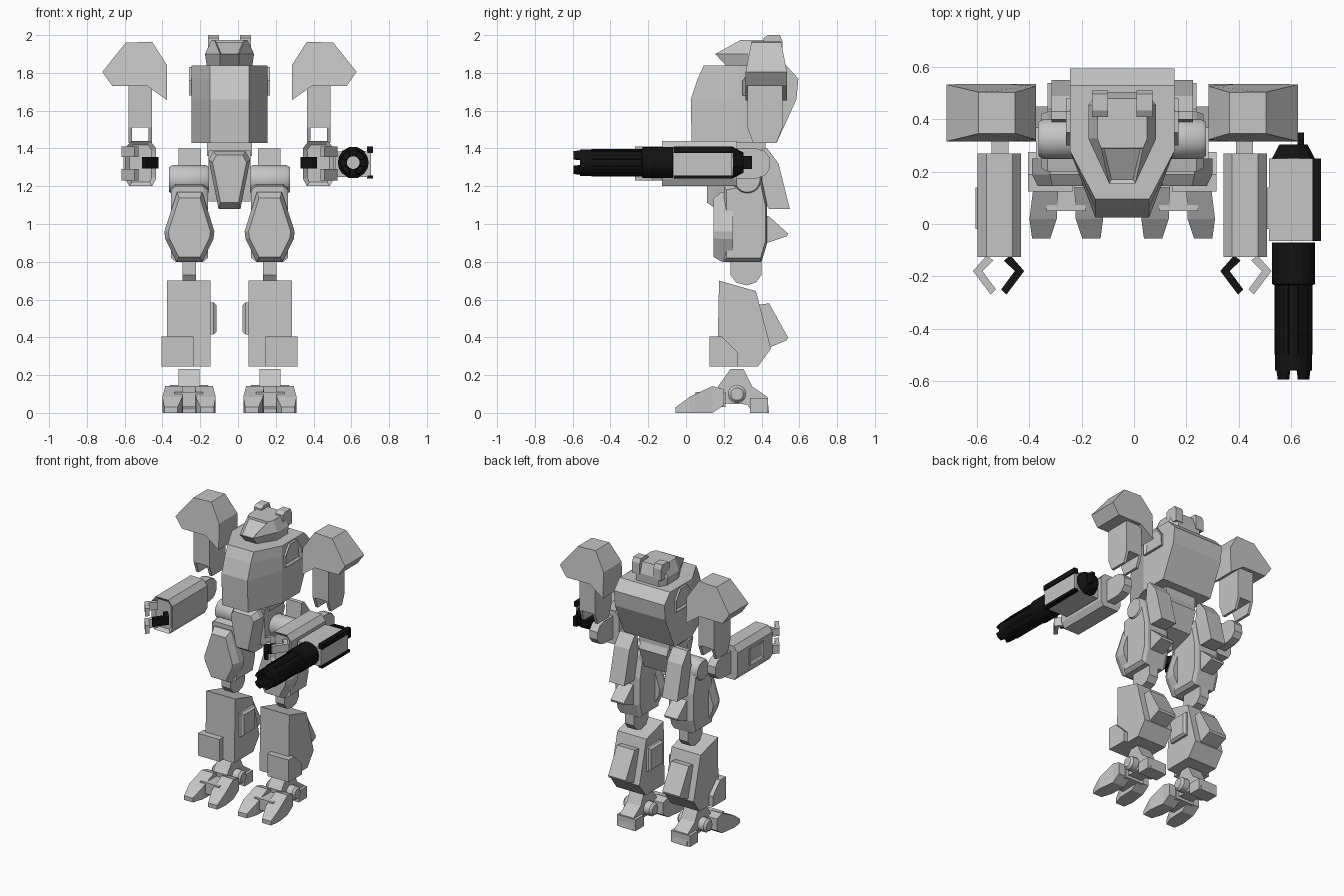
import bpy
import bmesh
from math import cos, sin, pi, radians
from mathutils import Vector

cube = bpy.data.objects.get("Cube")
if cube:
    bpy.data.objects.remove(cube, do_unlink=True)

CX = -0.045  # symmetry plane of the body (the gun shifts the bounds)


def material(name, value):
    m = bpy.data.materials.new(name)
    m.use_nodes = True
    m.diffuse_color = (value, value, value, 1)
    m.node_tree.nodes["Principled BSDF"].inputs["Base Color"].default_value = (value, value, value, 1)
    return m


GREY = material("light grey", 0.56)
BLACK = material("black", 0.006)


def build(name, rings, mat=GREY, mirror=False, cx=CX, loop=False, inset=None, smooth=False):
    """Skin a list of equal rings; inset = (direction, width, depth)."""
    bm = bmesh.new()
    vs = [[bm.verts.new(p) for p in ring] for ring in rings]
    n = len(vs[0])
    pairs = list(zip(vs, vs[1:])) + ([(vs[-1], vs[0])] if loop else [])
    for a, b in pairs:
        for i in range(n):
            j = (i + 1) % n
            bm.faces.new((a[i], a[j], b[j], b[i]))
    if not loop:
        bm.faces.new(vs[0])
        bm.faces.new(vs[-1])
    bmesh.ops.recalc_face_normals(bm, faces=bm.faces)
    if inset:
        d = Vector(inset[0]).normalized()
        bm.normal_update()
        face = max(bm.faces, key=lambda f: f.normal.dot(d))
        bmesh.ops.inset_individual(bm, faces=[face], thickness=inset[1], depth=inset[2])
    me = bpy.data.meshes.new(name)
    bm.to_mesh(me)
    bm.free()
    me.materials.append(mat)
    if smooth:
        me.shade_smooth()
        me.set_sharp_from_angle(angle=radians(35))
    ob = bpy.data.objects.new(name, me)
    ob.location.x = cx
    bpy.context.collection.objects.link(ob)
    if mirror:
        ob.modifiers.new("Mirror", "MIRROR")
    return ob


def prism(name, pts, axis, levels, **kw):
    """Extrude a 2D profile along an axis; levels are positions or (position, scale)."""
    mx = sum(p[0] for p in pts) / len(pts)
    my = sum(p[1] for p in pts) / len(pts)
    rings = []
    for lv in levels:
        t, s = lv if isinstance(lv, tuple) else (lv, 1)
        flat = [(mx + (a - mx) * s, my + (b - my) * s) for a, b in pts]
        rings.append([{"x": (t, a, b), "y": (a, t, b), "z": (a, b, t)}[axis] for a, b in flat])
    return build(name, rings, **kw)


def box(name, x, y, z, **kw):
    return prism(name, [(x[0], y[0]), (x[1], y[0]), (x[1], y[1]), (x[0], y[1])], "z", z, **kw)


def circle(a, b, r, n=16):
    return [(a + r * cos(2 * pi * (i + .5) / n), b + r * sin(2 * pi * (i + .5) / n)) for i in range(n)]


def sym(half, z):
    """Mirror half an outline (x, y) into a closed ring at height z."""
    return [(x, y, z) for x, y in half] + [(-x, y, z) for x, y in reversed(half)]


def rect(x0, x1, y, z0, z1):
    return [(x0, y, z0), (x1, y, z0), (x1, y, z1), (x0, y, z1)]


# Torso and waist
build("torso", [sym([(.103, yf), (.2, .28), (.2, yb)], z) for z, yf, yb in
                [(1.43, .03, .48), (1.66, .025, .585), (1.77, .062, .595), (1.84, .095, .53)]])
prism("side_hatch", [(.30, 1.68), (.48, 1.68), (.48, 1.76), (.43, 1.83), (.35, 1.83), (.30, 1.76)],
      "x", [.19, .215], mirror=True, inset=((1, 0, 0), .02, -.012))
box("waist", (-.12, .12), (.25, .42), (1.36, 1.44))
prism("pelvis", [(.2, 1.39), (.41, 1.39), (.44, 1.32), (.38, 1.17), (.22, 1.12)], "x", [-.11, .11])
prism("groin_plate", [(-.085, 1.385), (.085, 1.385), (.11, 1.34), (.058, 1.08), (-.058, 1.08), (-.11, 1.34)],
      "y", [.26, .16, (.11, .82)])

# Head
build("head", [sym([(fx, fy), (sx, .327), (sx, .455), (bx, by)], z) for fx, fy, sx, bx, by, z in
               [(.05, .22, .12, .09, .5, 1.83), (.05, .155, .13, .09, .505, 1.9),
                (.08, .29, .095, .07, .48, 1.975)]],
      inset=((0, -.5, .85), .014, -.012))
prism("head_box", [(.41, 1.89), (.41, 1.985), (.435, 2), (.497, 2), (.51, 1.97), (.51, 1.89)],
      "x", [.055, .115], mirror=True)

# Shoulders: the armour narrows towards its top
armour = [(.673, 1.805), (.55, 1.96), (.41, 1.965), (.33, 1.84), (.33, 1.655), (.435, 1.73), (.62, 1.73)]
build("shoulder_armour", [[(x, y + s * max(0, z - 1.8) * .19, z) for x, z in armour]
                          for y, s in [(.315, 1), (.535, -1)]], mirror=True)

# Upper arms with forked lower end
arm = [(.325, 1.75), (.51, 1.75), (.51, 1.51), (.48, 1.43), (.355, 1.43), (.325, 1.51)]
for x0, x1 in [(.41, .43), (.515, .535)]:
    prism("upper_arm_fork", arm, "x", [x0, x1], mirror=True)
box("upper_arm", (.425, .52), (.325, .51), (1.51, 1.75), mirror=True)

# Forearms
prism("forearm", [(.42, 1.44), (.52, 1.44), (.553, 1.4), (.553, 1.24), (.53, 1.2), (.41, 1.2),
                  (.388, 1.24), (.388, 1.4)], "y", [-.127, .27], mirror=True,
      inset=((0, -1, 0), .025, -.02))
prism("elbow", [(.25, 1.4), (.37, 1.4)] + [(.37 + .08 * sin(t), 1.32 + .08 * cos(t)) for t in (.6, 1.2, 1.9, 2.5)]
      + [(.37, 1.24), (.25, 1.24)], "x", [.436, .5], mirror=True)
prism("forearm_panel", [(-.02, 1.26), (.14, 1.26), (.14, 1.38), (-.02, 1.38)], "x", [.55, .562],
      mirror=True, inset=((1, 0, 0), .025, -.01))


# Claws: two grey outer fingers and one black thumb
def finger(name, side, z, mat):
    bend = [(.045, -.12), (.098, -.18), (.03, -.27), (.01, -.25), (.062, -.18), (.02, -.14)]
    prism(name, [(.473 + side * x, y) for x, y in bend], "z", z, mat=mat, mirror=True)


finger("upper_finger", 1, (1.355, 1.41), GREY)
finger("lower_finger", 1, (1.23, 1.29), GREY)
finger("thumb", -1, (1.295, 1.355), BLACK)

# Gun on the left forearm
GX, GZ = .61, 1.325
box("gun_body", (.516, .685), (-.065, .25), (1.25, 1.385), cx=0)
box("gun_side_plate", (.685, .705), (-.065, .24), (1.258, 1.375), cx=0)
for z in [(1.375, 1.41), (1.24, 1.258)]:
    box("gun_rail", (.683, .715), (-.065, .25), z, mat=BLACK, cx=0)
prism("gun_rear", circle(GX, GZ, .085, 12), "y", [.25, (.305, .65)], mat=BLACK, cx=0)
box("gun_rear_nub", (.625, .65), (.29, .35), (1.29, 1.36), mat=BLACK, cx=0)
tube = [(.034, -.07), (.082, -.07), (.082, -.23), (.07, -.235), (.07, -.56), (.034, -.56)]
N = 16
build("gun_barrel", [[(GX + r * cos(2 * pi * i / N), y, GZ + r * sin(2 * pi * i / N)) for r, y in tube]
                     for i in range(N)], mat=BLACK, cx=0, loop=True)
for i in range(8):
    a = 2 * pi * (i + .5) / 8
    rib = [(GX + r * cos(a + d), GZ + r * sin(a + d)) for r, d in
           [(.06, -.15), (.076, -.12), (.076, .12), (.06, .15)]]
    prism("barrel_rib", rib, "y", [-.23, -.5], mat=BLACK, cx=0)
for i in range(4):
    a = pi / 4 + i * pi / 2
    tooth = [(GX + r * cos(a + d), GZ + r * sin(a + d)) for r, d in
             [(.04, -.5), (.069, -.5), (.07, 0), (.069, .5), (.04, .5)]]
    prism("muzzle_tooth", tooth, "y", [-.55, (-.595, .8)], mat=BLACK, cx=0)

# Hips and thighs
prism("hip_joint", circle(.325, 1.235, .078, 20), "x", [(.107, .85), .125, .3, (.32, .85)],
      mirror=True, smooth=True)
thigh = [(.277, 1.17), (.145, 1.17), (.08, .96), (.085, .92), (.145, .8), (.28, .8), (.34, .92), (.345, .96)]
prism("thigh_plate", thigh, "y", [.25, .19, (.145, .84)], mirror=True)
prism("thigh", [(.2, 1.2), (.4, 1.24), (.43, 1.1), (.43, .9), (.4, .8), (.2, .8)], "x",
      [(.115, .9), .14, .285, (.31, .9)], mirror=True)
prism("thigh_flap", [(.4, 1.4), (.43, 1.4), (.49, 1.32), (.55, 1.08), (.44, 1.08), (.38, 1.17)], "x",
      [.15, .27], mirror=True)
prism("thigh_fin", [(.41, 1.05), (.44, 1.04), (.54, .95), (.535, .935), (.43, .9), (.4, .92)], "x",
      [.16, .265], mirror=True)
prism("knee", [(.235, .85), (.4, .85), (.4, .73), (.37, .69), (.32, .675), (.265, .69), (.235, .73)], "x",
      [.178, .25], mirror=True)

# Shins
prism("shin", [(.175, .7), (.37, .645), (.45, .34), (.38, .245), (.165, .245)], "x", [.1, .33],
      mirror=True)
prism("calf", [(.37, .57), (.44, .58), (.54, .4), (.535, .385), (.44, .345), (.38, .36)], "x",
      [.145, .285], mirror=True)
prism("ankle_guard", [(.125, .405), (.19, .405), (.275, .32), (.275, .245), (.125, .245)], "x",
      [.19, .36], mirror=True)
prism("inner_shin_panel", [(.22, .415), (.37, .415), (.37, .585), (.22, .585)], "x",
      [.11, .085, (.07, .85)], mirror=True)

# Feet
prism("foot", [(.18, .05), (.17, .14), (.235, .232), (.305, .232), (.35, .14), (.43, .085), (.44, 0),
               (.35, 0), (.325, .045)], "x", [.16, .27], mirror=True)
box("heel", (.14, .29), (.34, .435), (0, .08), mirror=True)
box("foot_bridge", (.14, .29), (.05, .21), (.03, .11), mirror=True)
for x0, s in [(.215, 1), (.213, -1)]:
    def toe(a, b, y, z0, z1):
        return rect(x0 + s * a, x0 + s * b, y, z0, z1)
    build("toe", [toe(.06, .13, -.055, 0, .03), toe(.035, .14, .02, 0, .085), toe(.03, .125, .14, 0, .142),
                  toe(.03, .125, .2, .04, .125)], mirror=True)
prism("ankle_axle", circle(.27, .1, .048, 16), "x", [(.1, .7), .115, .315, (.33, .7)],
      mirror=True, smooth=True)
